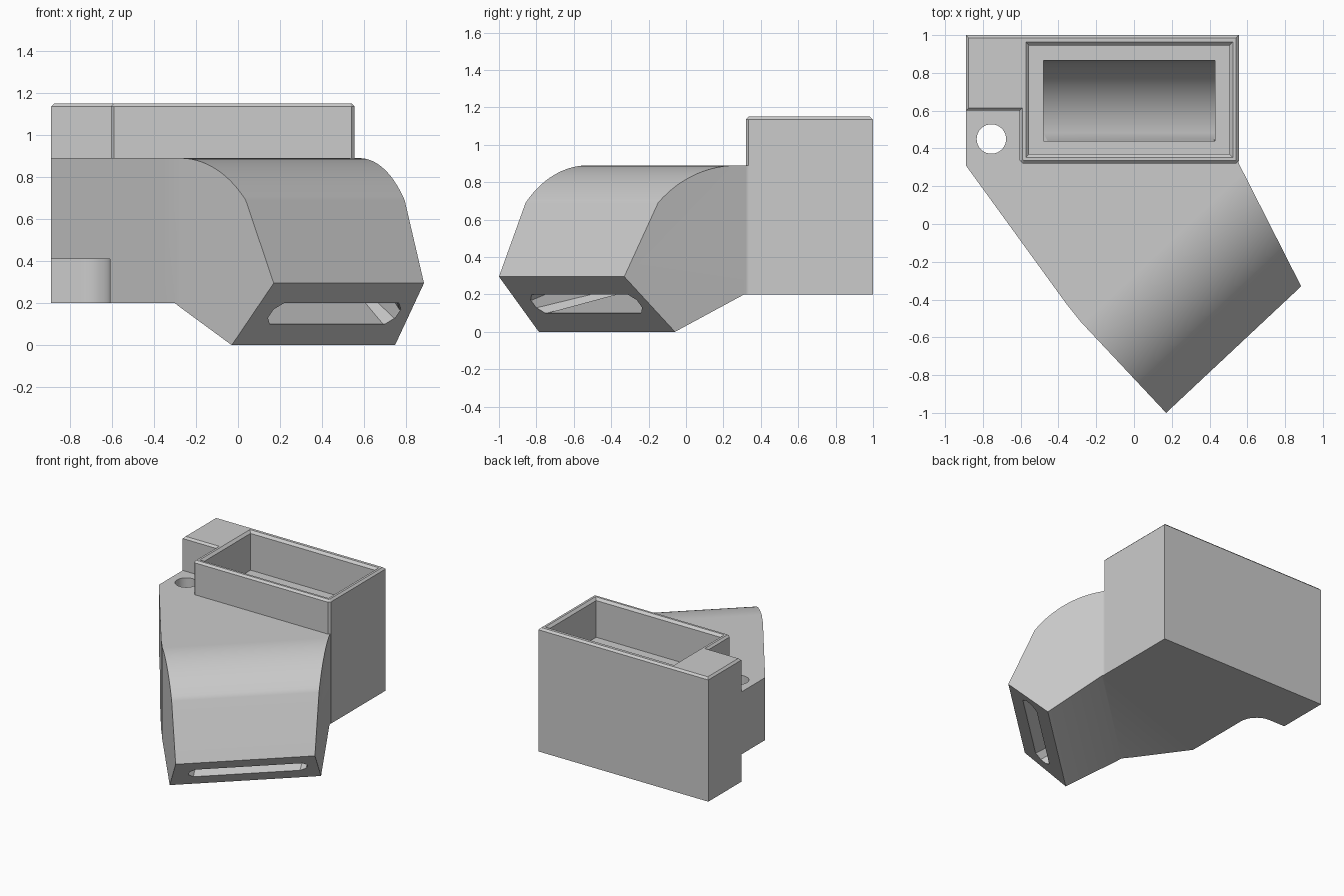
import bpy, bmesh, math
from mathutils import Vector

old = bpy.data.objects.get("Cube")
if old:
    bpy.data.objects.remove(old, do_unlink=True)

grey = bpy.data.materials.new("light_grey_plastic")
grey.use_nodes = True
grey.diffuse_color = (0.6, 0.6, 0.6, 1)
grey.node_tree.nodes["Principled BSDF"].inputs["Base Color"].default_value = (0.6, 0.6, 0.6, 1)


def loft(name, rings):
    """Closed solid through rings that share a point count."""
    bm = bmesh.new()
    loops = [[bm.verts.new(p) for p in ring] for ring in rings]
    n = len(loops[0])
    for a, b in zip(loops, loops[1:]):
        for i in range(n):
            j = (i + 1) % n
            bm.faces.new((a[i], a[j], b[j], b[i]))
    bm.faces.new(loops[0][::-1])
    bm.faces.new(loops[-1])
    bmesh.ops.recalc_face_normals(bm, faces=bm.faces[:])
    mesh = bpy.data.meshes.new(name)
    bm.to_mesh(mesh)
    bm.free()
    mesh.materials.append(grey)
    obj = bpy.data.objects.new(name, mesh)
    bpy.context.collection.objects.link(obj)
    return obj


def at(plan, z):
    return [(x, y, z) for x, y in plan]


def prism(name, plan, z0, z1):
    return loft(name, [at(plan, z0), at(plan, z1)])


def rect(x0, x1, y0, y1):
    return [(x0, y0), (x1, y0), (x1, y1), (x0, y1)]


def inset(plan, d):
    """Mitred inward offset of a counter-clockwise outline."""
    out = []
    for i, p in enumerate(plan):
        p = Vector(p)
        e1 = (p - Vector(plan[i - 1])).normalized()
        e2 = (Vector(plan[(i + 1) % len(plan)]) - p).normalized()
        n1, n2 = Vector((-e1.y, e1.x)), Vector((-e2.y, e2.x))
        out.append(tuple(p + (n1 + n2) * d / (1 + n1.dot(n2))))
    return out


def combine(target, tool, operation):
    mod = target.modifiers.new("combine", "BOOLEAN")
    mod.operation, mod.solver, mod.object = operation, "EXACT", tool
    bpy.context.view_layer.objects.active = target
    bpy.ops.object.modifier_apply(modifier=mod.name)
    bpy.data.objects.remove(tool, do_unlink=True)


# Outlet frame: along the mouth, and outward from it
corner = Vector((0.17, -1.0, 0))
along = Vector((0.73, 0.684, 0))
outward = Vector((0.684, -0.73, 0))


def mouth(u, s, z):
    return corner + along * u - outward * s + Vector((0, 0, z))


# Spout: side profile swept along the mouth, trimmed to the plan outline
R, start = 0.6175, math.radians(137.5)
profile = [(0.292, 0), (0, 0.295)]
for i in range(15):
    a = start + (math.pi / 2 - start) * i / 14
    profile.append((0.65 + R * math.cos(a), 0.2725 + R * math.sin(a)))
profile += [(3, 0.89), (3, 0.2), (0.69, 0.2)]
body = loft("blower_nozzle", [[mouth(u, s, z) for s, z in profile] for u in (-2, 3)])
outline = [(-0.89, 0.31), (-0.36, -0.42), (-0.28, -0.52), (0.17, -1.0),
           (0.885, -0.33), (0.555, 0.32), (0.5, 0.8), (-0.89, 0.8)]
combine(body, prism("spout_outline", outline, -0.2, 1.1), "INTERSECT")

# Fan housing with side block and chamfered rim
housing = [(-0.89, 1), (-0.89, 0.6), (-0.605, 0.6), (-0.605, 0.335), (-0.59, 0.32),
           (0.54, 0.32), (0.555, 0.335), (0.555, 1)]
combine(body, loft("housing", [at(housing, 0.2), at(housing, 1.135),
                               at(inset(housing, 0.015), 1.15)]), "UNION")

# Fan pocket with chamfered lip
pocket = rect(-0.555, 0.505, 0.37, 0.945)
lip = inset(pocket, -0.018)
combine(body, loft("pocket", [at(pocket, 0.85), at(pocket, 1.132),
                              at(lip, 1.15), at(lip, 1.3)]), "DIFFERENCE")

# Inner elbow below the pocket
elbow = [(0.44, 0.9), (0.865, 0.9)]
for i in range(17):
    a = math.pi / 2 * i / 16
    elbow.append((0.44 + 0.425 * math.cos(a), 0.85 - 0.43 * math.sin(a)))
combine(body, loft("elbow", [[(x, y, z) for y, z in elbow] for x in (-0.48, 0.43)]), "DIFFERENCE")


# Inner duct from elbow to the mouth slot
def octagon(w0, w1, z0, z1, cw, cz):
    return [(w0 + cw, z0), (w1 - cw, z0), (w1, z0 + cz), (w1, z1 - cz),
            (w1 - cw, z1), (w0 + cw, z1), (w0, z1 - cz), (w0, z0 + cz)]


slot = octagon(0.115, 0.945, 0.1, 0.2, 0.04, 0.03)
throat = octagon(-0.478, 0.428, 0.425, 0.72, 0.01, 0.01)
combine(body, loft("duct", [[mouth(u, 0.245 - z, z) for u, z in slot],
                            [mouth(u, 0.305 - z, z) for u, z in slot],
                            [(x, 0.46, z) for x, z in throat]]), "DIFFERENCE")

# Screw hole and the recess under it
cx, cy = -0.755, 0.45


def arc(r, a0, a1, n):
    return [(cx + r * math.cos(a0 + (a1 - a0) * i / n),
             cy + r * math.sin(a0 + (a1 - a0) * i / n)) for i in range(n + 1)]


hole = arc(0.078, 0, math.tau, 40)[:-1]
combine(body, prism("screw_hole", hole, 0.3, 1.0), "DIFFERENCE")
recess = [(-1.1, -0.4), (cx + 0.145, -0.4)] + arc(0.145, 0, math.pi / 2, 12) + [(-1.1, cy + 0.145)]
combine(body, prism("screw_recess", recess, 0.0, 0.41), "DIFFERENCE")

# Smooth the curves, keep the edges crisp
bpy.ops.object.select_all(action="DESELECT")
body.select_set(True)
bpy.context.view_layer.objects.active = body
bpy.ops.object.shade_smooth_by_angle(angle=math.radians(30))
weighted = body.modifiers.new("weighted_normals", "WEIGHTED_NORMAL")
weighted.keep_sharp = True
